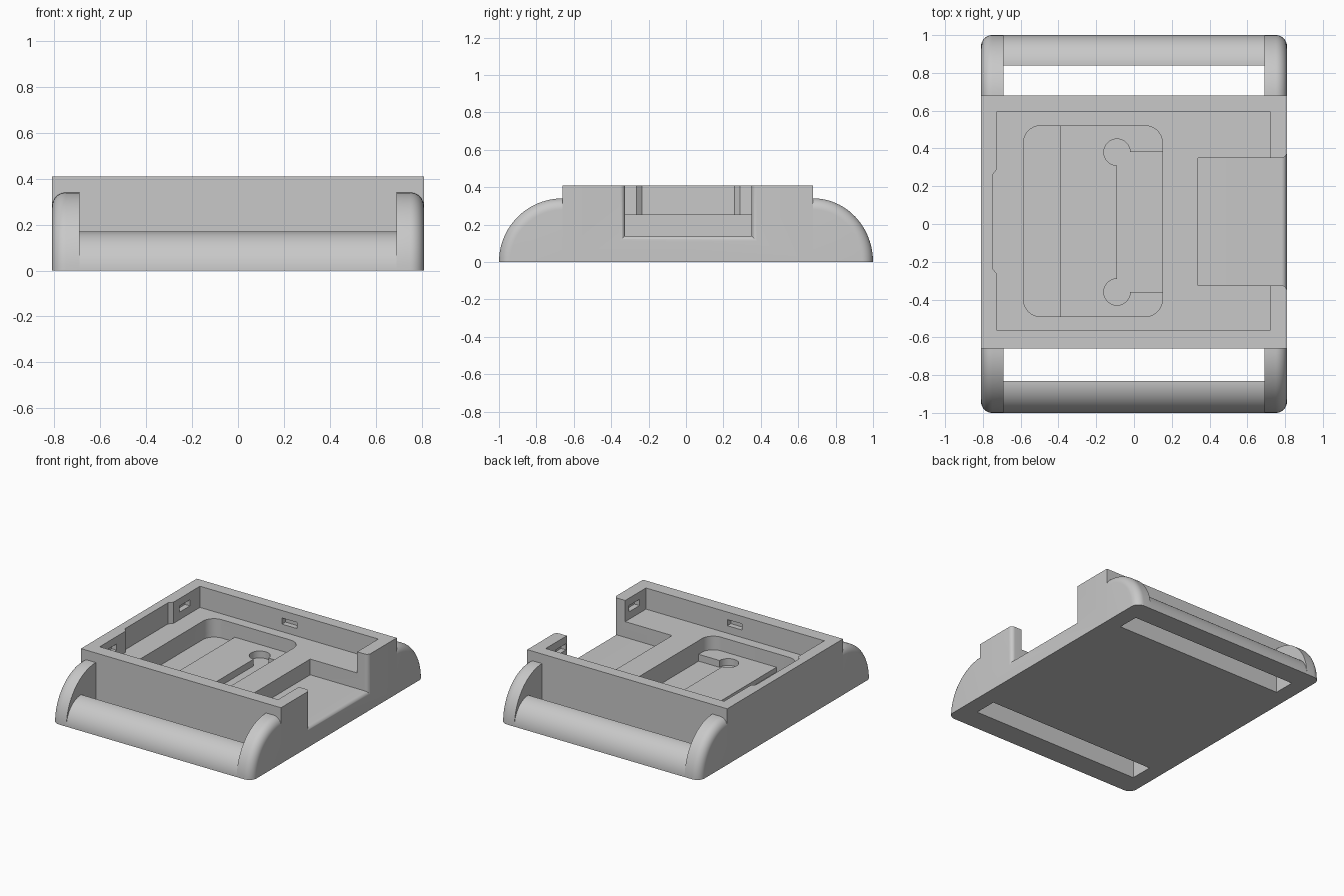
import bpy, bmesh, math

if "Cube" in bpy.data.objects:
    bpy.data.objects.remove(bpy.data.objects["Cube"])

grey = bpy.data.materials.new("light_grey")
grey.diffuse_color = (0.58, 0.58, 0.58, 1)
grey.use_nodes = True
grey.node_tree.nodes["Principled BSDF"].inputs["Base Color"].default_value = grey.diffuse_color


def loft(name, rings):
    """Closed solid through rings of equal point count."""
    bm = bmesh.new()
    vs = [[bm.verts.new(p) for p in r] for r in rings]
    n = len(vs[0])
    for a, b in zip(vs, vs[1:]):
        for i in range(n):
            j = (i + 1) % n
            bm.faces.new((a[i], a[j], b[j], b[i]))
    bm.faces.new(vs[0])
    bm.faces.new(vs[-1])
    bmesh.ops.recalc_face_normals(bm, faces=bm.faces[:])
    me = bpy.data.meshes.new(name)
    bm.to_mesh(me)
    bm.free()
    ob = bpy.data.objects.new(name, me)
    me.materials.append(grey)
    bpy.context.collection.objects.link(ob)
    return ob


def prism(name, outline, z0, z1):
    return loft(name, [[(x, y, z) for x, y in outline] for z in (z0, z1)])


def box(name, x0, x1, y0, y1, z0, z1):
    return prism(name, [(x0, y0), (x1, y0), (x1, y1), (x0, y1)], z0, z1)


def corner(cx, cy, r, start, steps=10):
    """Quarter circle of points."""
    return [(cx + r * math.cos(math.radians(start + 90 * i / steps)),
             cy + r * math.sin(math.radians(start + 90 * i / steps)))
            for i in range(steps + 1)]


def cut(target, cutter):
    cutter.hide_render = True
    mod = target.modifiers.new("cut", 'BOOLEAN')
    mod.operation = 'DIFFERENCE'
    mod.solver = 'EXACT'
    mod.object = cutter
    bpy.context.view_layer.objects.active = target
    bpy.ops.object.modifier_apply(modifier=mod.name)
    bpy.data.objects.remove(cutter)


def fillet(x, r, edge=0.81):
    """Inset of a rounded edge at position x."""
    t = max(0, x - (edge - r))
    return r - math.sqrt(max(0, r * r - t * t))


def smooth(ob):
    bpy.ops.object.select_all(action='DESELECT')
    ob.select_set(True)
    bpy.context.view_layer.objects.active = ob
    bpy.ops.object.shade_smooth_by_angle(angle=math.radians(30))


FRONT, BACK, FLOOR, TOP = -0.66, 0.68, 0.255, 0.5
P0, P1 = 0.155, 0.12  # pocket floor and deeper step

# main case
case = box("case_body", -0.81, 0.81, FRONT, BACK, 0, 0.41)

# tray with a shallow recess in the left wall
cut(case, prism("tray", [(-0.725, -0.565), (0.72, -0.565), (0.72, 0.595), (-0.725, 0.595),
                         (-0.725, 0.29), (-0.75, 0.26), (-0.75, -0.235), (-0.725, -0.265)],
                FLOOR, TOP))

# rounded pocket, its lower left strip and the notched lower right area
left = corner(-0.495, 0.43, 0.09, 90) + corner(-0.495, -0.40, 0.09, 180)
right = corner(0.06, -0.40, 0.09, 270) + corner(0.06, 0.43, 0.09, 0)
cut(case, prism("pocket", left + right, P0, TOP))
cut(case, prism("pocket_step", left + [(-0.39, -0.49), (-0.39, 0.52)], P1, 0.3))
cut(case, box("pocket_deep", -0.09, 0.15, -0.36, 0.38, 0.105, 0.3))
for y in (-0.36, 0.38):
    ring = [(-0.09 + 0.07 * math.cos(i * math.pi / 16), y + 0.07 * math.sin(i * math.pi / 16))
            for i in range(32)]
    cut(case, prism("relief_hole", ring, 0.105, 0.3))

# side opening with rounded outer lip
rings = []
lip = [0.34, 0.78] + [0.81 - 0.03 + 0.03 * math.sin(math.pi / 2 * i / 8) for i in range(1, 9)] + [0.83]
for x in lip:
    d = fillet(min(x, 0.81), 0.03)
    rings.append([(x, -0.325 - d, 0.14 - d), (x, 0.35 + d, 0.14 - d),
                  (x, 0.35 + d, TOP), (x, -0.325 - d, TOP)])
cut(case, loft("side_opening", rings))

# small latch slots in the tray walls
for y in (-0.565, 0.595):
    cut(case, box("latch_slot", -0.06, 0.06, y - 0.04, y + 0.04, 0.31, 0.355))
for x in (-0.725, 0.72):
    for y in (-0.43, 0.42):
        cut(case, box("latch_slot", x - 0.04, x + 0.04, y - 0.06, y + 0.06, 0.31, 0.355))
smooth(case)


def quarter(x, y0, s, a, b, steps=24):
    """Quarter ellipse profile standing on the ground at y0."""
    pts = [(x, y0 + s * a * math.cos(math.pi / 2 * i / steps),
            b * math.sin(math.pi / 2 * i / steps)) for i in range(steps + 1)]
    return [(x, y0, 0)] + pts


# strap loops: two rounded ears and a bar at each end
R = 0.06
xs = [0.69, 0.75] + [0.75 + R * math.sin(math.pi / 2 * i / 10) for i in range(1, 11)]
for label, y0, s, bar_y in (("front", FRONT, -1, -0.83), ("back", BACK, 1, 0.84)):
    for side, m in (("left", -1), ("right", 1)):
        ear = loft(f"{label}_{side}_ear",
                   [quarter(m * x, y0, s, 1 - abs(y0) - fillet(x, R), 0.34 - fillet(x, R)) for x in xs])
        smooth(ear)
    bar = loft(f"{label}_strap_bar",
               [quarter(x, bar_y, s, 1 - abs(bar_y), 0.17) for x in (-0.69, 0.69)])
    smooth(bar)
